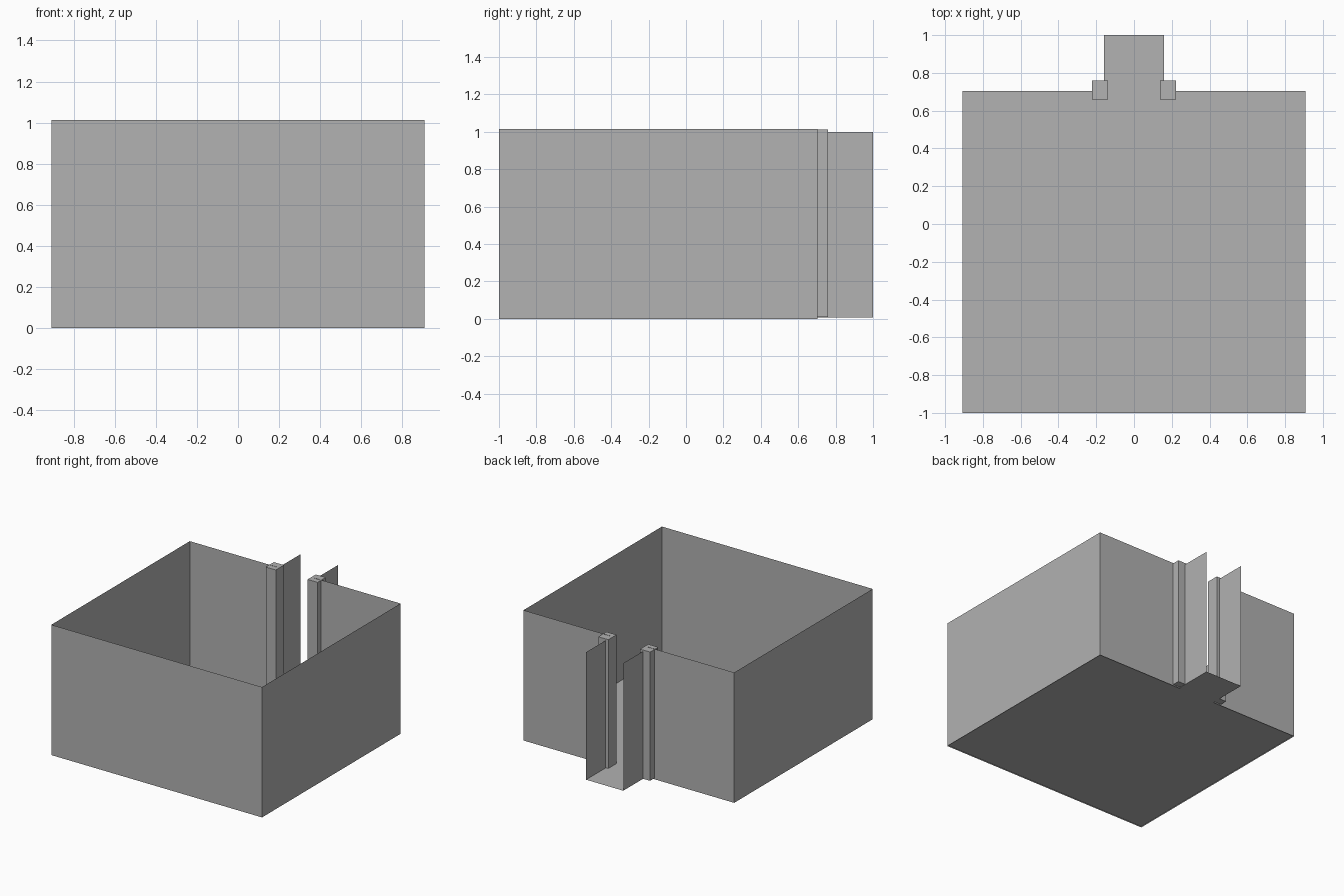
import bpy

cube = bpy.data.objects.get("Cube")
if cube:
    bpy.data.objects.remove(cube, do_unlink=True)

# Single plain grey
grey = bpy.data.materials.new("plain grey")
grey.use_nodes = True
colour = (0.445, 0.445, 0.445, 1)
grey.diffuse_color = colour
grey.node_tree.nodes["Principled BSDF"].inputs["Base Color"].default_value = colour

ROOM_X, FRONT, BACK = 0.907, -1.0, 0.703
DOOR_X, PASSAGE_END = 0.16, 1.0
FLOOR_Z, WALL_TOP, PASSAGE_TOP = 0.008, 1.014, 1.0


def add_mesh(name, verts, faces):
    mesh = bpy.data.meshes.new(name)
    mesh.from_pydata(verts, [], faces)
    mesh.materials.append(grey)
    obj = bpy.data.objects.new(name, mesh)
    bpy.context.collection.objects.link(obj)
    return obj


def sheet_wall(name, path, bottom, top):
    """Extrude an open plan path straight up into a thin sheet wall."""
    n = len(path)
    verts = [(x, y, z) for z in (bottom, top) for x, y in path]
    faces = [(i, i + 1, n + i + 1, n + i) for i in range(n - 1)]
    return add_mesh(name, verts, faces)


def box(name, centre, size):
    bpy.ops.mesh.primitive_cube_add(size=1, location=centre)
    obj = bpy.context.object
    obj.name = name
    obj.scale = size
    obj.data.materials.append(grey)


# Room walls, open at the doorway in the back
outline = [(DOOR_X, BACK), (ROOM_X, BACK), (ROOM_X, FRONT),
           (-ROOM_X, FRONT), (-ROOM_X, BACK), (-DOOR_X, BACK)]
sheet_wall("room_walls", outline[::-1], 0, WALL_TOP)

# Floor of the room and passage in one sheet
plan = outline + [(-DOOR_X, PASSAGE_END), (DOOR_X, PASSAGE_END)]
add_mesh("floor", [(x, y, FLOOR_Z) for x, y in plan],
         [(1, 0, 5, 4, 3, 2), (0, 7, 6, 5)])

# Passage walls and door posts on both sides
for side, s in (("left", 1), ("right", -1)):
    sheet_wall(side + "_passage_wall",
               [(s * DOOR_X, BACK), (s * DOOR_X, PASSAGE_END)][::s],
               FLOOR_Z, PASSAGE_TOP)
    box(side + "_door_post", (s * 0.18, 0.71, 0.511), (0.086, 0.1, 1.002))
